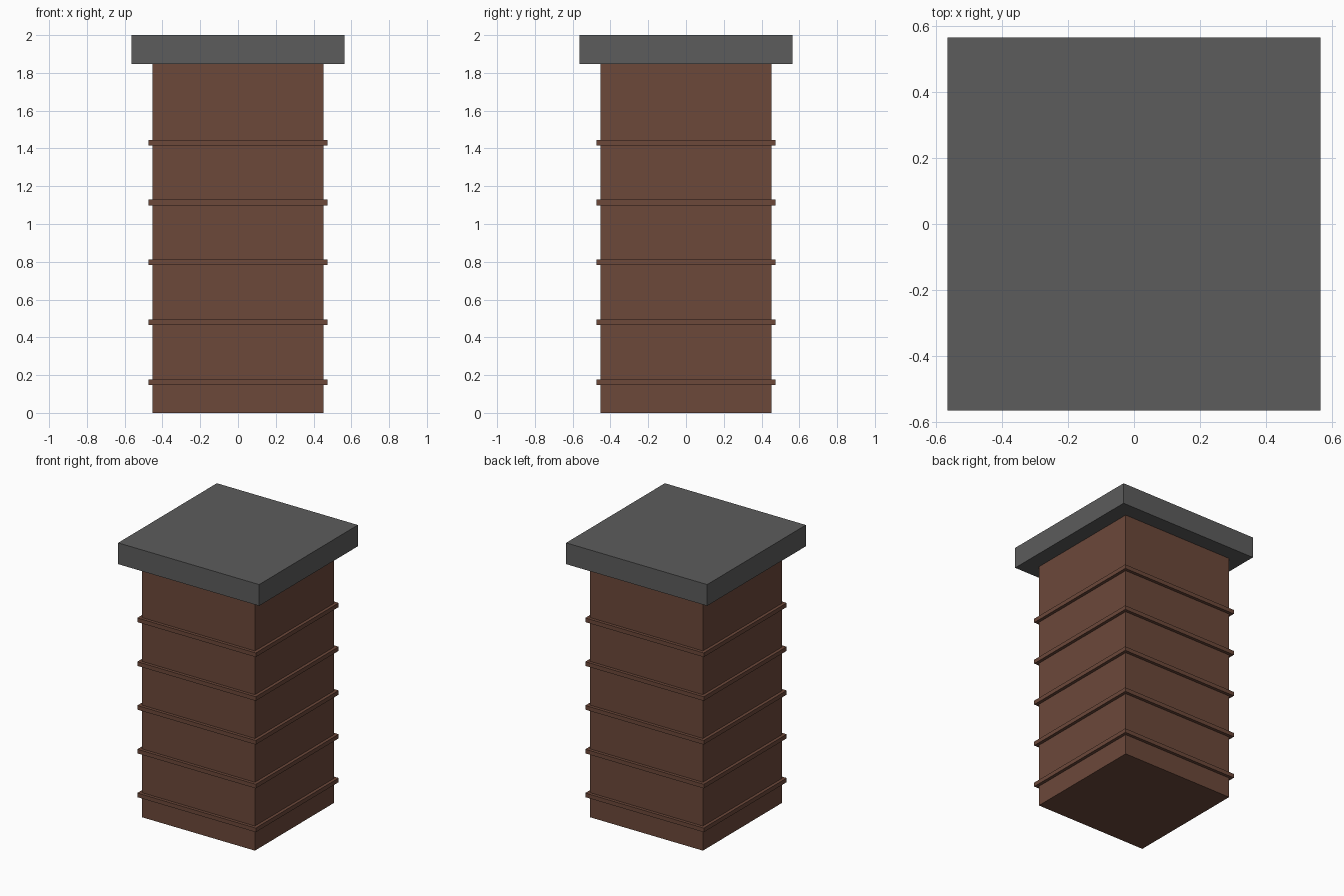
import bpy

if "Cube" in bpy.data.objects:
    bpy.data.objects.remove(bpy.data.objects["Cube"])


def material(name, rgb):
    m = bpy.data.materials.new(name)
    m.diffuse_color = (*rgb, 1.0)
    m.use_nodes = True
    m.node_tree.nodes["Principled BSDF"].inputs["Base Color"].default_value = m.diffuse_color
    return m


def box(name, half, z0, z1, mat):
    """Square block centred on the z axis, spanning z0 to z1."""
    bpy.ops.mesh.primitive_cube_add(size=1, location=(0, 0, (z0 + z1) / 2))
    ob = bpy.context.object
    ob.name = name
    ob.scale = (2 * half, 2 * half, z1 - z0)
    bpy.ops.object.transform_apply(location=False, rotation=False, scale=True)
    ob.data.materials.append(mat)
    return ob


brick = material("brick brown", (0.150, 0.065, 0.042))
stone = material("dark grey stone", (0.107, 0.107, 0.107))

# Chimney shaft and overhanging cap
box("shaft", 0.452, 0.0, 1.846, brick)
box("cap", 0.565, 1.846, 2.0, stone)

# Evenly spaced raised courses
for i in range(5):
    z = 0.163 + 0.317 * i
    box(f"course_{i + 1}", 0.4745, z - 0.015, z + 0.015, brick)
